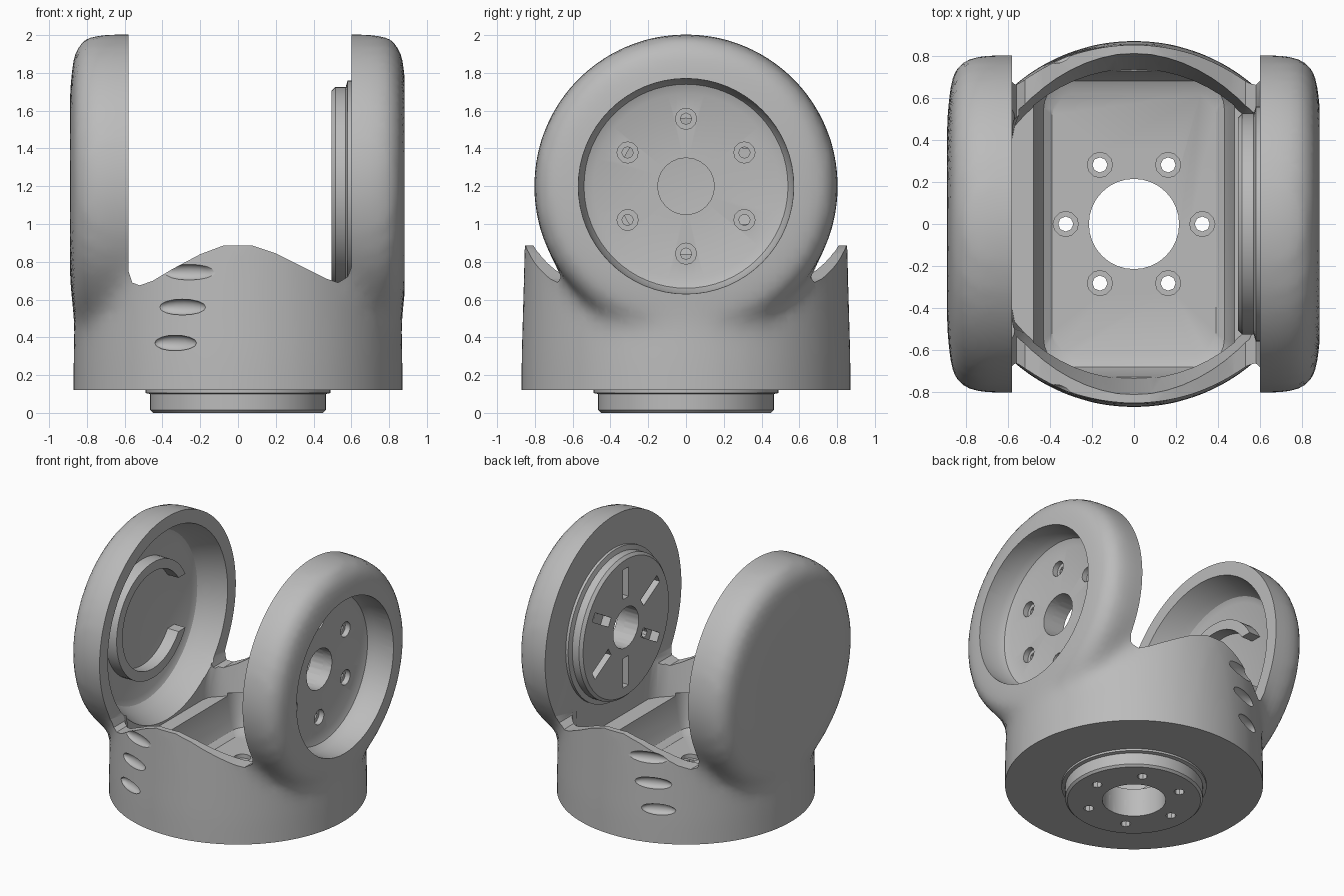
import bpy, bmesh, math
from mathutils import Matrix

cube = bpy.data.objects.get("Cube")
if cube:
    bpy.data.objects.remove(cube, do_unlink=True)

grey = bpy.data.materials.new("light_grey")
grey.use_nodes = True
GREY = (0.5, 0.5, 0.5, 1)
grey.diffuse_color = GREY
grey.node_tree.nodes["Principled BSDF"].inputs["Base Color"].default_value = GREY

PIVOT = (0, 1.2)  # y, z of the ear axis


def finish(name, bm):
    bmesh.ops.remove_doubles(bm, verts=bm.verts, dist=1e-5)
    bmesh.ops.recalc_face_normals(bm, faces=bm.faces)
    mesh = bpy.data.meshes.new(name)
    bm.to_mesh(mesh)
    bm.free()
    obj = bpy.data.objects.new(name, mesh)
    bpy.context.collection.objects.link(obj)
    mesh.materials.append(grey)
    return obj


def lathe(name, pts, axis="z", centre=(0, 0), n=64):
    """Revolve a closed (radius, height) profile about an axis."""
    bm = bmesh.new()
    rings = []
    for r, h in pts:
        ring = []
        for i in range(n):
            a = math.tau * i / n
            u, v = centre[0] + r * math.cos(a), centre[1] + r * math.sin(a)
            ring.append(bm.verts.new((u, v, h) if axis == "z" else (h, u, v)))
        rings.append(ring)
    for k in range(len(pts)):
        m = (k + 1) % len(pts)
        if pts[k][0] == 0 and pts[m][0] == 0:
            continue
        for i in range(n):
            j = (i + 1) % n
            bm.faces.new((rings[k][i], rings[k][j], rings[m][j], rings[m][i]))
    return finish(name, bm)


def rod(name, r, a, b, axis="z", centre=(0, 0), n=24):
    return lathe(name, [(0, a), (r, a), (r, b), (0, b)], axis, centre, n)


def loft(name, sections):
    """Skin a stack of matching loops and cap both ends."""
    bm = bmesh.new()
    loops = [[bm.verts.new(p) for p in s] for s in sections]
    n = len(loops[0])
    for a, b in zip(loops, loops[1:]):
        for i in range(n):
            j = (i + 1) % n
            bm.faces.new((a[i], a[j], b[j], b[i]))
    bm.faces.new(loops[0])
    bm.faces.new(loops[-1])
    return finish(name, bm)


def box(name, centre, size, matrix=Matrix()):
    bm = bmesh.new()
    bmesh.ops.create_cube(bm, size=1, matrix=matrix @ Matrix.Translation(centre)
                          @ Matrix.Diagonal((*size, 1)))
    return finish(name, bm)


def merged(name, objs):
    bm = bmesh.new()
    for o in objs:
        bm.from_mesh(o.data)
    return finish(name, bm)


def apply_all(obj):
    bpy.ops.object.select_all(action="DESELECT")
    obj.select_set(True)
    bpy.context.view_layer.objects.active = obj
    for m in list(obj.modifiers):
        bpy.ops.object.modifier_apply(modifier=m.name)


def cut(obj, *groups):
    """Subtract each group of separate cutters in one pass."""
    for group in groups:
        cutter = merged("cutter", group)
        m = obj.modifiers.new("cut", "BOOLEAN")
        m.operation, m.solver, m.object = "DIFFERENCE", "EXACT", cutter
        apply_all(obj)
        bpy.data.objects.remove(cutter, do_unlink=True)


def rounded_rect(hx, hy, r, z, k=6):
    pts = []
    for q, (sx, sy) in enumerate(((1, 1), (-1, 1), (-1, -1), (1, -1))):
        for i in range(k + 1):
            a = math.pi / 2 * (q + i / k)
            pts.append((sx * (hx - r) + r * math.cos(a), sy * (hy - r) + r * math.sin(a), z))
    return pts


def clipped_circle(r, z, n=64):
    angles = [math.tau * i / n for i in range(n)]
    return [(min(0.6, max(-0.58, r * math.cos(a))), r * math.sin(a), z) for a in angles]


# Housing: base drum and two ear discs blended into one smooth hull
drum = lathe("drum", [(0, -0.2), (0.875, -0.2), (0.872, 0.3), (0.85, 1.05), (0, 1.05)])
EAR = [(0, 0.89), (0.5, 0.89), (0.7, 0.87), (0.78, 0.82), (0.805, 0.73), (0.805, 0.3), (0, 0.3)]
ears = [lathe("ear", [(r, s * x) for r, x in EAR], "x", PIVOT) for s in (1, -1)]
housing = merged("housing", [drum] + ears)
remesh = housing.modifiers.new("blend", "REMESH")
remesh.mode, remesh.voxel_size = "VOXEL", 0.045
soften = housing.modifiers.new("soften", "SMOOTH")
soften.factor, soften.iterations = 0.5, 9
apply_all(housing)

# Gap between the ears, with a wavy lower edge
WAVE = [(-0.58, 0.75), (-0.56, 0.69), (-0.52, 0.675), (-0.45, 0.70), (-0.35, 0.76), (-0.2, 0.84),
        (-0.08, 0.885), (0.08, 0.885), (0.2, 0.845), (0.35, 0.77), (0.47, 0.71), (0.53, 0.69),
        (0.58, 0.72), (0.6, 0.77), (0.6, 2.3), (-0.58, 2.3)]
gap = loft("gap", [[(x, y, z) for x, z in WAVE] for y in (-1.2, 1.2)])

# Flared cavity above, rounded pocket below
cavity = loft("cavity", [clipped_circle(0.735, 0.48), clipped_circle(0.82, 0.93)])
pocket = loft("pocket", [rounded_rect(0.39, 0.62, 0.1, 0.21), rounded_rect(0.43, 0.68, 0.13, 0.24),
                         rounded_rect(0.455, 0.71, 0.15, 0.31), rounded_rect(0.48, 0.73, 0.15, 0.5)])
underside = box("underside", (0, 0, -0.38), (3, 3, 1))

# Dished recesses in the two ears
recess = lathe("recess", [(0, 0.67), (0.49, 0.67), (0.54, 0.69), (0.565, 0.74),
                          (0.575, 1), (0, 1)], "x", PIVOT)
dish = lathe("dish", [(0, -0.79), (0.58, -0.79), (0.62, -0.77), (0.65, -0.72),
                      (0.71, -0.57), (0, -0.57)], "x", PIVOT)

# Bolt circles and centre bores
base_bore = rod("base_bore", 0.215, -0.1, 0.4, n=32)
ear_bore = rod("ear_bore", 0.15, 0.4, 0.95, "x", PIVOT)
sinks, floor_holes, ear_holes, slots = [], [], [], []
for i in range(6):
    a = math.tau * i / 6
    c = (0.325 * math.cos(a), 0.325 * math.sin(a))
    sinks.append(rod("floor_sink", 0.06, 0.18, 0.4, centre=c, n=12))
    floor_holes.append(rod("floor_hole", 0.036, -0.1, 0.4, centre=c, n=8))
    a += math.pi / 6
    c = (0.357 * math.cos(a), PIVOT[1] + 0.357 * math.sin(a))
    sinks.append(rod("ear_sink", 0.056, 0.63, 0.8, "x", c, 12))
    ear_holes.append(rod("ear_hole", 0.03, 0.4, 0.8, "x", c, 8))
    turn = Matrix.Translation((0, 0, PIVOT[1])) @ Matrix.Rotation(a, 4, "X")
    slots.append(box("slot", (0.5, 0.33, 0), (0.12, 0.22, 0.065), turn))

# Leaf-shaped vents on the front and back walls
vents = []
for side in (-1, 1):
    for x, z, length in ((-0.33, 0.37, 0.12), (-0.295, 0.56, 0.135), (-0.26, 0.745, 0.15)):
        y = side * math.sqrt(0.86 ** 2 - x * x)
        bm = bmesh.new()
        bmesh.ops.create_uvsphere(bm, u_segments=16, v_segments=8, radius=1, matrix=(
            Matrix.Translation((x, y, z)) @ Matrix.Rotation(math.atan2(-x, y), 4, "Z")
            @ Matrix.Diagonal((length, 0.035, 0.042, 1))))
        vents.append(finish("vent", bm))

cut(housing, [underside, gap], [cavity, base_bore, ear_bore], [pocket, recess, dish] + vents,
    sinks, floor_holes + ear_holes)

# Mounting flange under the base
flange = lathe("base_flange", [(0, 0), (0.45, 0), (0.465, 0.015), (0.465, 0.1), (0.49, 0.105),
                               (0.49, 0.125), (0, 0.125)])
cut(flange, [base_bore] + floor_holes)

# Slotted hub on the inside of the left ear
hub = lathe("slotted_hub", [(0, 0.495), (0.505, 0.495), (0.525, 0.515), (0.525, 0.57), (0.56, 0.58),
                            (0.56, 0.605), (0, 0.605)], "x", PIVOT)
cut(hub, [ear_bore] + slots, ear_holes)

# Open bearing ring in the dish of the right ear
ring = lathe("bearing_ring", [(0.36, -0.8), (0.43, -0.8), (0.43, -0.70), (0.36, -0.70)], "x", PIVOT)
ring_gap = box("ring_gap", (-0.75, 0.4, PIVOT[1]), (0.3, 0.4, 0.4))
cut(ring, [ring_gap])

# Remove the building blocks and shade the parts
for o in [drum, *ears, underside, gap, cavity, pocket, recess, dish, base_bore, ear_bore, ring_gap,
          *sinks, *floor_holes, *ear_holes, *slots, *vents]:
    bpy.data.objects.remove(o, do_unlink=True)
bpy.ops.object.select_all(action="DESELECT")
for o in (housing, flange, hub, ring):
    o.select_set(True)
    bpy.context.view_layer.objects.active = o
bpy.ops.object.shade_smooth_by_angle(angle=math.radians(32))
